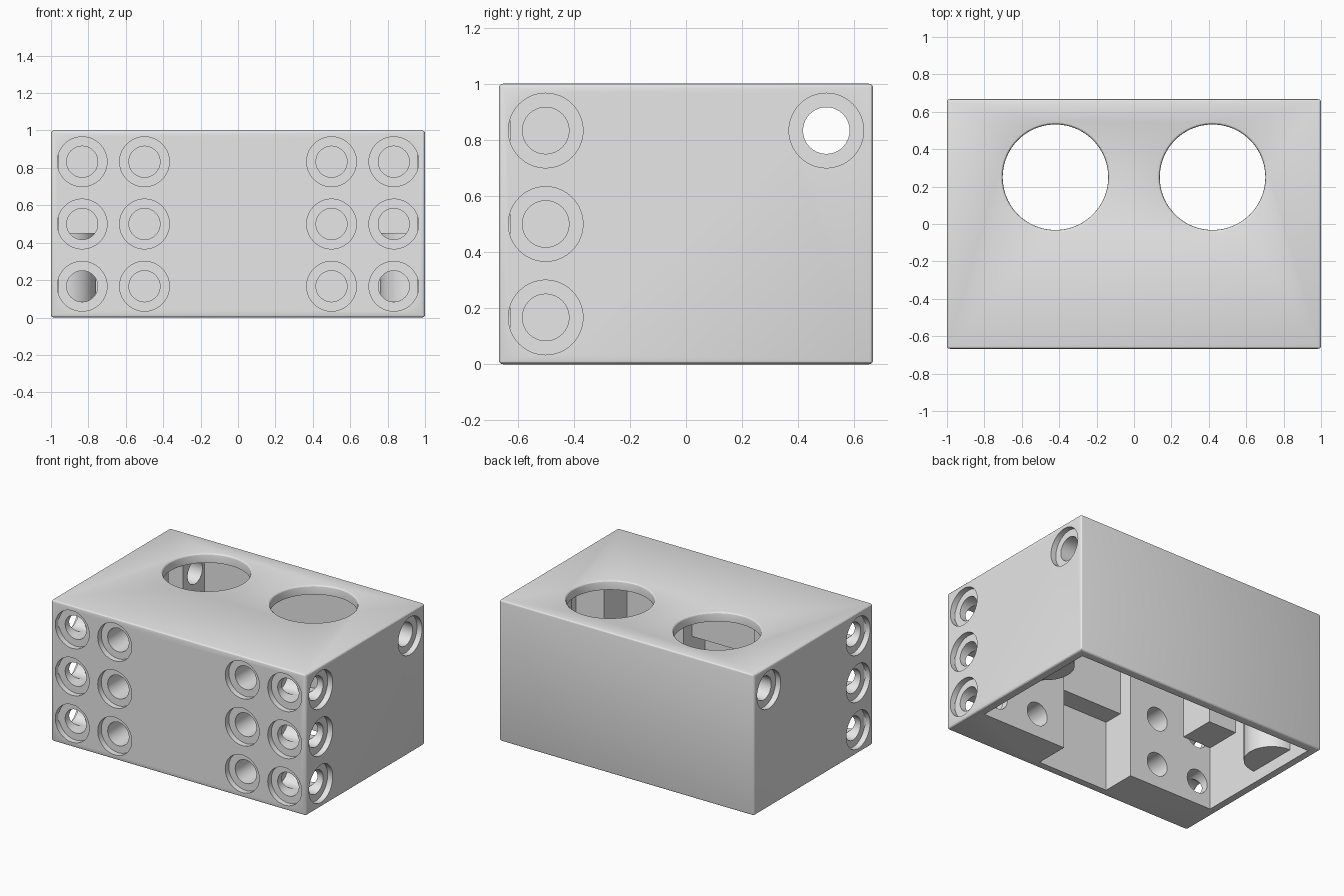
import bpy, bmesh, math
from mathutils import Matrix, Vector

if "Cube" in bpy.data.objects:
    bpy.data.objects.remove(bpy.data.objects["Cube"], do_unlink=True)

grey = bpy.data.materials.new("light_grey")
grey.use_nodes = True
grey.diffuse_color = (0.8, 0.8, 0.8, 1)
grey.node_tree.nodes["Principled BSDF"].inputs["Base Color"].default_value = (0.8, 0.8, 0.8, 1)

W, D, H = 1.0, 0.667, 1.0        # half width, half depth, height
WALL, LID = 0.06, 0.065
PAD_Y = -0.365                   # inner face of the front pads
ROWS = (0.167, 0.5, 0.833)       # heights of the pin holes


def finish(bm, name):
    bmesh.ops.recalc_face_normals(bm, faces=bm.faces)
    mesh = bpy.data.meshes.new(name)
    bm.to_mesh(mesh)
    bm.free()
    mesh.materials.append(grey)
    obj = bpy.data.objects.new(name, mesh)
    bpy.context.collection.objects.link(obj)
    return obj


def box(name, lo, hi):
    lo, hi = Vector(lo), Vector(hi)
    bm = bmesh.new()
    place = Matrix.Translation((lo + hi) / 2) @ Matrix.Diagonal((*(hi - lo), 1))
    bmesh.ops.create_cube(bm, size=1, matrix=place)
    return finish(bm, name)


def lathes(name, profile, spots, sides=64):
    """Turned cutters; each spot is (position, inward direction)."""
    bm = bmesh.new()
    for pos, axis in spots:
        turn = Vector(axis).to_track_quat('Z', 'Y').to_matrix().to_4x4()
        place = Matrix.Translation(pos) @ turn
        rings = []
        for r, depth in profile:
            angles = [math.tau * i / sides for i in range(sides)]
            rings.append([bm.verts.new(place @ Vector((r * math.cos(a), r * math.sin(a), depth)))
                          for a in angles])
        for a, b in zip(rings, rings[1:]):
            for i in range(sides):
                j = (i + 1) % sides
                bm.faces.new((a[i], a[j], b[j], b[i]))
        bm.faces.new(rings[0])
        bm.faces.new(rings[-1])
    return finish(bm, name)


def cut(target, cutter):
    mod = target.modifiers.new("cut", 'BOOLEAN')
    mod.operation = 'DIFFERENCE'
    mod.solver = 'EXACT'
    mod.object = cutter
    bpy.context.view_layer.objects.active = target
    bpy.ops.object.modifier_apply(modifier=mod.name)
    bpy.data.objects.remove(cutter, do_unlink=True)


# Outer shell with softened edges
housing = box("housing", (-W, -D, 0), (W, D, H))
bevel = housing.modifiers.new("soft_edges", 'BEVEL')
bevel.width = 0.015
bevel.segments = 3
bpy.context.view_layer.objects.active = housing
bpy.ops.object.modifier_apply(modifier=bevel.name)

# Cavity, open below, with the inner pads and posts kept solid
cavity = box("cavity", (-W + WALL, -D + WALL, -0.1), (W - WALL, D - WALL, H - LID))
for s in (-1, 1):
    def pad(name, x0, x1, y0, y1, z0):
        xs = sorted((s * x0, s * x1))
        cut(cavity, box(name, (xs[0], y0, z0), (xs[1], y1, H + 0.1)))

    pad("front_pad", 0.277, W, -D, PAD_Y, -0.2)
    pad("side_bracket", 0.72, W, PAD_Y - 0.05, -0.11, 0.45)
    pad("rear_corner_block", 0.687, W, 0.365, D, 0.65)
    cut(cavity, lathes("side_post", [(0.18, 0), (0.18, H)],
                       [((s * (W - WALL), 0.25, 0.085), (0, 0, 1))]))
cut(cavity, box("upper_front_rib", (-0.3, -D, 0.5), (0.3, -0.465, H + 0.1)))
cut(housing, cavity)

# Stepped pin holes in the front and sides
BORE, RIM, STEP = 0.083, 0.133, 0.04


def pin_profile(length):
    return [(RIM, -0.05), (RIM, STEP), (BORE, STEP), (BORE, length)]


front = [((s * x, -D, z), (0, 1, 0)) for s in (-1, 1) for x in (0.5, 0.833) for z in ROWS]
cut(housing, lathes("front_holes", pin_profile(0.305), front))

places = [(-0.5, z) for z in ROWS] + [(0.5, ROWS[-1])]
side = [((s * W, y, z), (-s, 0, 0)) for s in (-1, 1) for y, z in places]
cut(housing, lathes("side_holes", pin_profile(0.32), side))

# Two large round openings in the top, with rounded rims
R, ROUND = 0.282, 0.015
rim = [(R + ROUND, -0.05)]
for i in range(4):
    a = math.pi / 2 * i / 3
    rim.append((R + ROUND * (1 - math.sin(a)), ROUND * (1 - math.cos(a))))
rim.append((R, 0.12))
cut(housing, lathes("top_openings", rim,
                    [((s * 0.42, 0.25, H), (0, 0, -1)) for s in (-1, 1)], 96))

# Smooth the round walls and keep the edges sharp
bpy.context.view_layer.update()
housing.select_set(True)
bpy.context.view_layer.objects.active = housing
bpy.ops.object.shade_smooth_by_angle(angle=math.radians(20))
